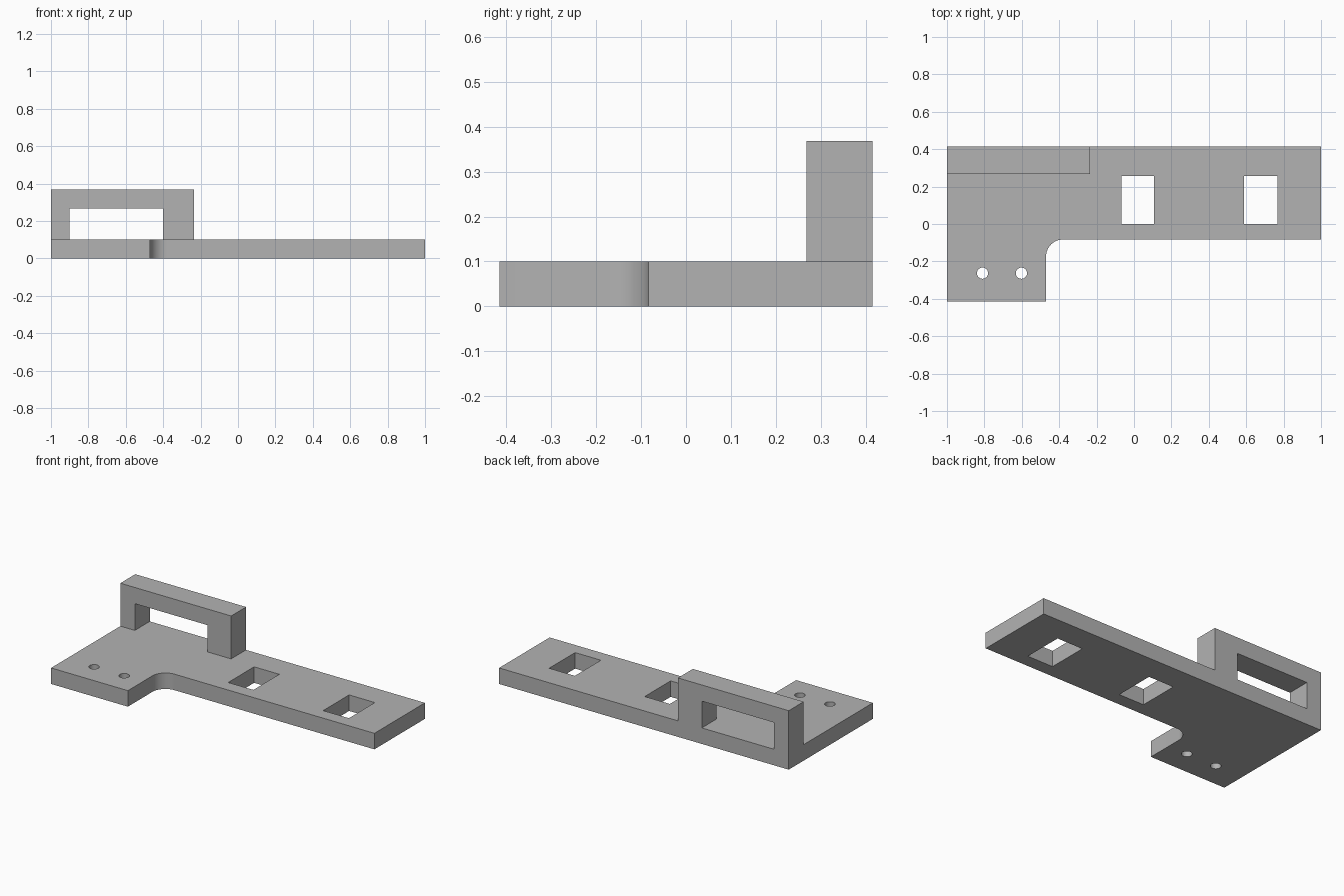
import bpy
import bmesh
from math import cos, sin, pi, radians
from mathutils import Vector

cube = bpy.data.objects.get("Cube")
if cube:
    bpy.data.objects.remove(cube, do_unlink=True)

THICK = 0.10
BACK, FRONT = 0.415, -0.415
LEDGE = -0.083          # front edge of the long arm
TAB = -0.47             # inner edge of the front tab
FILLET = 0.09

grey = bpy.data.materials.new("plain grey")
grey.use_nodes = True
colour = (0.45, 0.45, 0.45, 1)
grey.diffuse_color = colour
grey.node_tree.nodes["Principled BSDF"].inputs["Base Color"].default_value = colour


def prism(name, outline, push):
    """Extrude a closed 3D outline along the vector push."""
    bm = bmesh.new()
    face = bm.faces.new([bm.verts.new(p) for p in outline])
    extruded = bmesh.ops.extrude_face_region(bm, geom=[face])["geom"]
    verts = [g for g in extruded if isinstance(g, bmesh.types.BMVert)]
    bmesh.ops.translate(bm, verts=verts, vec=Vector(push))
    bmesh.ops.recalc_face_normals(bm, faces=bm.faces)
    mesh = bpy.data.meshes.new(name)
    bm.to_mesh(mesh)
    bm.free()
    mesh.materials.append(grey)
    obj = bpy.data.objects.new(name, mesh)
    bpy.context.collection.objects.link(obj)
    return obj


def combine(target, other, operation):
    """Apply an exact boolean, then discard the helper."""
    mod = target.modifiers.new(operation.lower(), 'BOOLEAN')
    mod.operation, mod.object, mod.solver = operation, other, 'EXACT'
    bpy.context.view_layer.objects.active = target
    bpy.ops.object.modifier_apply(modifier=mod.name)
    bpy.data.objects.remove(other, do_unlink=True)


def cutter(name, points):
    return prism(name, [(x, y, -0.1) for x, y in points], (0, 0, THICK + 0.2))


# L-shaped base plate with a rounded inner corner
arc = [(TAB + FILLET * (1 - cos(t)), LEDGE - FILLET * (1 - sin(t)))
       for t in (pi / 2 * i / 16 for i in range(17))]
outline = [(-1, BACK), (-1, FRONT), (TAB, FRONT)] + arc + [(1, LEDGE), (1, BACK)]
plate = prism("base_plate", [(x, y, 0) for x, y in outline], (0, 0, THICK))

# Two rectangular windows in the arm
for x0, x1 in ((-0.068, 0.106), (0.588, 0.766)):
    combine(plate, cutter("window_cutter", [(x0, 0), (x1, 0), (x1, 0.256), (x0, 0.256)]),
            'DIFFERENCE')

# Two round screw holes in the tab
for cx in (-0.81, -0.602):
    ring = [(cx + 0.03 * cos(a), -0.263 + 0.03 * sin(a))
            for a in (2 * pi * i / 32 for i in range(32))]
    combine(plate, cutter("hole_cutter", ring), 'DIFFERENCE')

# Upright handle along the back edge
profile = [(-1, 0.05), (-1, 0.368), (-0.235, 0.368), (-0.235, 0.05),
           (-0.4, 0.05), (-0.4, 0.267), (-0.9, 0.267), (-0.9, 0.05)]
handle = prism("handle", [(x, BACK, z) for x, z in profile], (0, -0.147, 0))
combine(plate, handle, 'UNION')
plate.name = "bracket_with_handle"

# Smooth the curved walls, keep the corners sharp
bpy.ops.object.select_all(action='DESELECT')
plate.select_set(True)
bpy.context.view_layer.objects.active = plate
bpy.ops.object.shade_smooth_by_angle(angle=radians(30))
